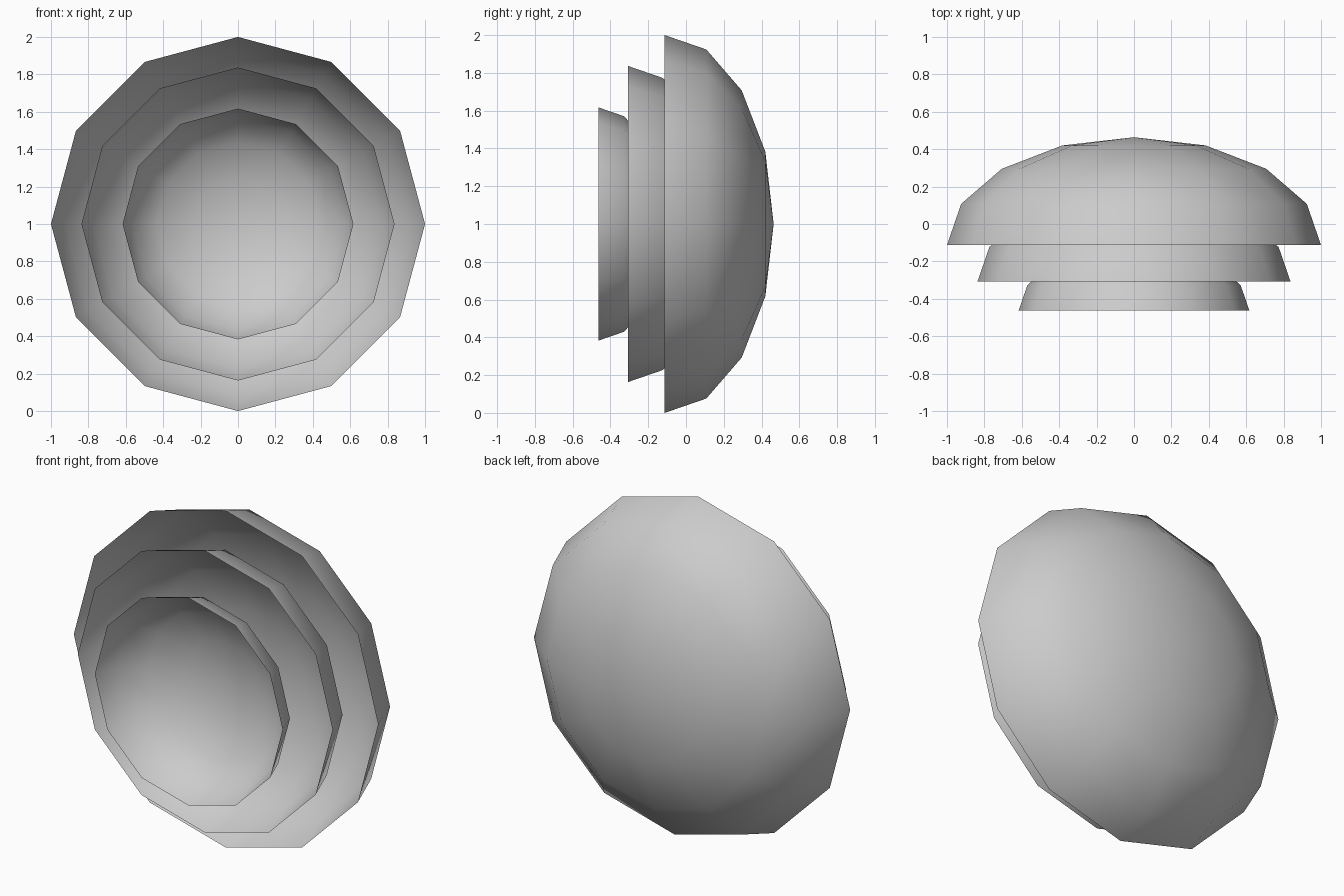
import bpy, bmesh, math

if "Cube" in bpy.data.objects:
    bpy.data.objects.remove(bpy.data.objects["Cube"])

SIDES, STEPS, FLATTEN = 12, 4, 0.577


def bowl(name, radius, rim_y):
    """Thin flattened half-sphere shell, open towards -y, centred on z = 1."""
    bm = bmesh.new()
    rings = []
    for i in range(STEPS):
        a = math.pi / 2 * i / STEPS
        r, y = radius * math.cos(a), rim_y + radius * FLATTEN * math.sin(a)
        rings.append([bm.verts.new((r * math.cos(t), y, 1 + r * math.sin(t)))
                      for t in (2 * math.pi * k / SIDES for k in range(SIDES))])
    apex = bm.verts.new((0, rim_y + radius * FLATTEN, 1))
    for k in range(SIDES):
        n = (k + 1) % SIDES
        for lo, hi in zip(rings, rings[1:]):
            bm.faces.new((lo[k], hi[k], hi[n], lo[n]))
        bm.faces.new((rings[-1][k], apex, rings[-1][n]))
    # outward-facing normals on the convex side
    bm.normal_update()
    for f in bm.faces:
        c = f.calc_center_median()
        c.y -= rim_y
        c.z -= 1
        if f.normal.dot(c) < 0:
            f.normal_flip()
        f.smooth = True
    mesh = bpy.data.meshes.new(name)
    bm.to_mesh(mesh)
    bm.free()
    obj = bpy.data.objects.new(name, mesh)
    bpy.context.collection.objects.link(obj)
    return obj


# Three nested bowls, largest at the back
bowl("outer_bowl", 1.0, -0.113)
bowl("middle_bowl", 0.837, -0.308)
bowl("inner_bowl", 0.617, -0.463)
